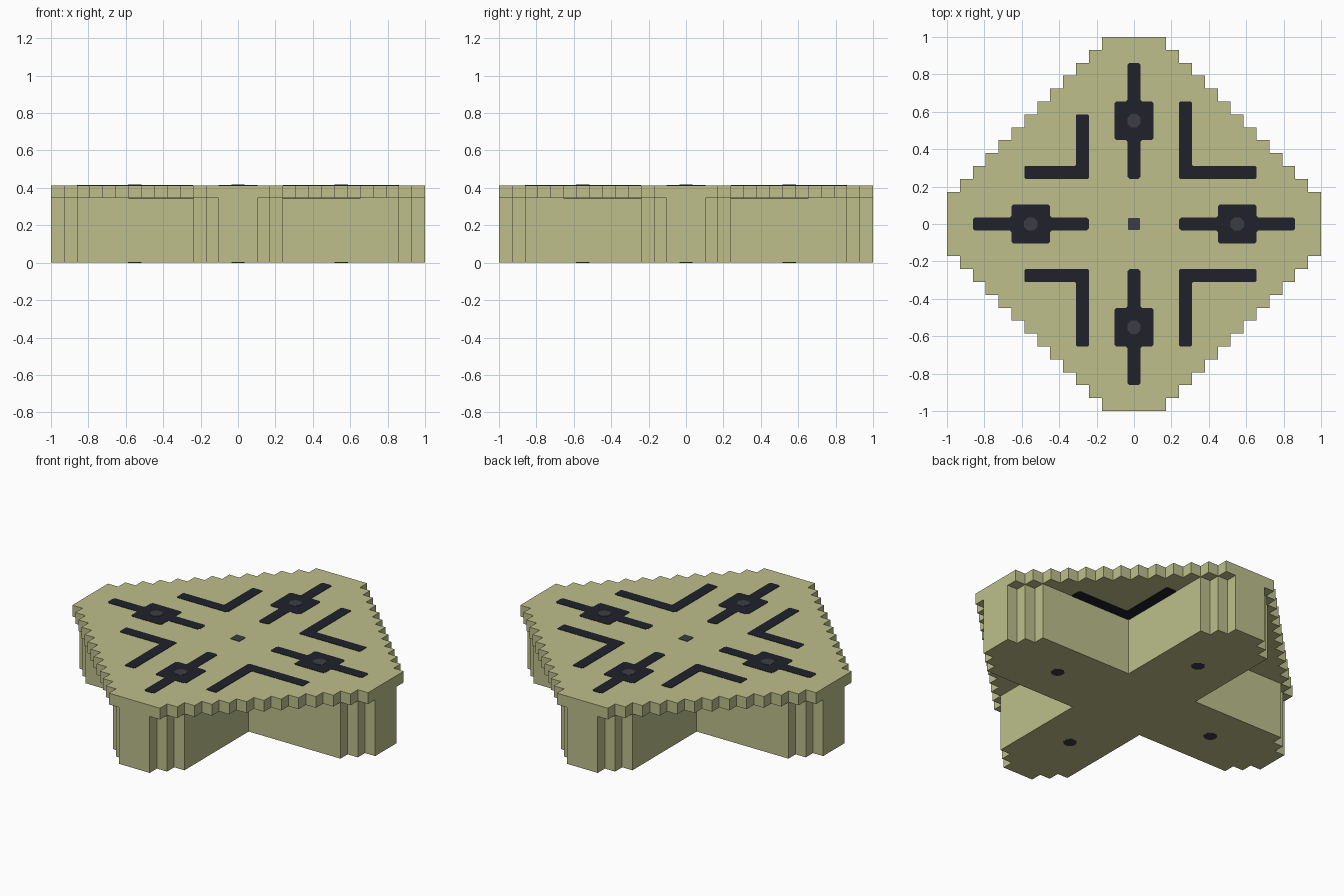
import bpy
import bmesh

UNIT = 2 / 29          # one stair step
BASE_TOP = 5 * UNIT
TOP = 6 * UNIT
PROUD = 0.002          # inlays stand just clear of the surface

default_cube = bpy.data.objects.get("Cube")
if default_cube:
    bpy.data.objects.remove(default_cube, do_unlink=True)


def make_material(name, rgb):
    mat = bpy.data.materials.new(name)
    mat.use_nodes = True
    colour = (*rgb, 1)
    mat.diffuse_color = colour
    bsdf = next(n for n in mat.node_tree.nodes if n.type == 'BSDF_PRINCIPLED')
    bsdf.inputs["Base Color"].default_value = colour
    return mat


khaki = make_material("khaki", (0.51, 0.52, 0.26))
dark_navy = make_material("dark navy", (0.015, 0.015, 0.024))
dark_grey = make_material("dark grey", (0.045, 0.045, 0.058))


def turn(points, quarters):
    """Rotate points clockwise by quarter turns."""
    for _ in range(quarters):
        points = [(y, -x) for x, y in points]
    return points


def four_fold(quadrant):
    """Close an outline by repeating one quadrant around the centre."""
    return [p for q in range(4) for p in turn(quadrant, q)]


def prism(name, outline, z0, z1, mat, bevel=0.0):
    """Extrude an outline given in step units, chamfering its upright edges."""
    bm = bmesh.new()
    face = bm.faces.new([bm.verts.new((x * UNIT, y * UNIT, z0)) for x, y in outline])
    ext = bmesh.ops.extrude_face_region(bm, geom=[face], use_keep_orig=True)
    for v in ext["geom"]:
        if isinstance(v, bmesh.types.BMVert):
            v.co.z = z1
    bmesh.ops.recalc_face_normals(bm, faces=bm.faces[:])
    if bevel:
        upright = [e for e in bm.edges if abs(e.verts[0].co.z - e.verts[1].co.z) > 1e-5]
        bmesh.ops.bevel(bm, geom=upright, offset=bevel, segments=1,
                        profile=0.5, affect='EDGES')
    mesh = bpy.data.meshes.new(name)
    bm.to_mesh(mesh)
    bm.free()
    mesh.materials.append(mat)
    obj = bpy.data.objects.new(name, mesh)
    bpy.context.collection.objects.link(obj)
    return obj


def square(x, y, half):
    return [(x - half, y - half), (x + half, y - half),
            (x + half, y + half), (x - half, y + half)]


# Top plate: a diamond with stepped sides
stairs = []
for k in range(12):
    stairs += [(2.5 + k, 14.5 - k), (2.5 + k, 13.5 - k)]
stairs.append((14.5, 2.5))
prism("top_plate", four_fold(stairs), BASE_TOP, TOP, khaki)

# Cross-shaped base with stepped arm ends
arm_half = [(1.5, 14.5), (1.5, 13.5), (2.5, 13.5), (2.5, 12.5), (3.5, 12.5)]
corner = arm_half + [(3.5, 3.5)] + [(y, x) for x, y in reversed(arm_half)]
prism("cross_base", four_fold(corner), 0, BASE_TOP, khaki)

# Straight inlay with a square pad, and a pin through each arm
side = [(0.5, 3.5), (0.5, 6.5), (1.5, 6.5), (1.5, 9.5), (0.5, 9.5), (0.5, 12.5)]
pad_outline = side + [(-x, y) for x, y in reversed(side)]
for q, place in enumerate(("back", "left", "front", "right")):
    prism(f"{place}_pad_inlay", turn(pad_outline, q),
          BASE_TOP, TOP + PROUD, dark_navy, 0.01)
    prism(f"{place}_pin", turn(square(0, 8, 0.52), q),
          -0.001, TOP + 2 * PROUD, dark_grey, 0.02)

# Angled inlays showing through the plate: direction and arm lengths
for place, sx, sy, reach in (("back_left", 1, 1, 9.5), ("back_right", -1, 1, 8.5),
                             ("front_left", 1, -1, 9.5), ("front_right", -1, -1, 9.5)):
    reach_x = 9.5 if sx > 0 else 8.5
    outline = [(3.5, 3.5), (reach_x, 3.5), (reach_x, 4.5),
               (4.5, 4.5), (4.5, reach), (3.5, reach)]
    prism(f"{place}_angle_inlay", [(x * sx, y * sy) for x, y in outline],
          BASE_TOP - PROUD, TOP + PROUD, dark_navy, 0.006)

# Small pin in the middle of the plate
prism("centre_pin", square(0, 0, 0.47), BASE_TOP, TOP + PROUD, dark_grey, 0.006)
